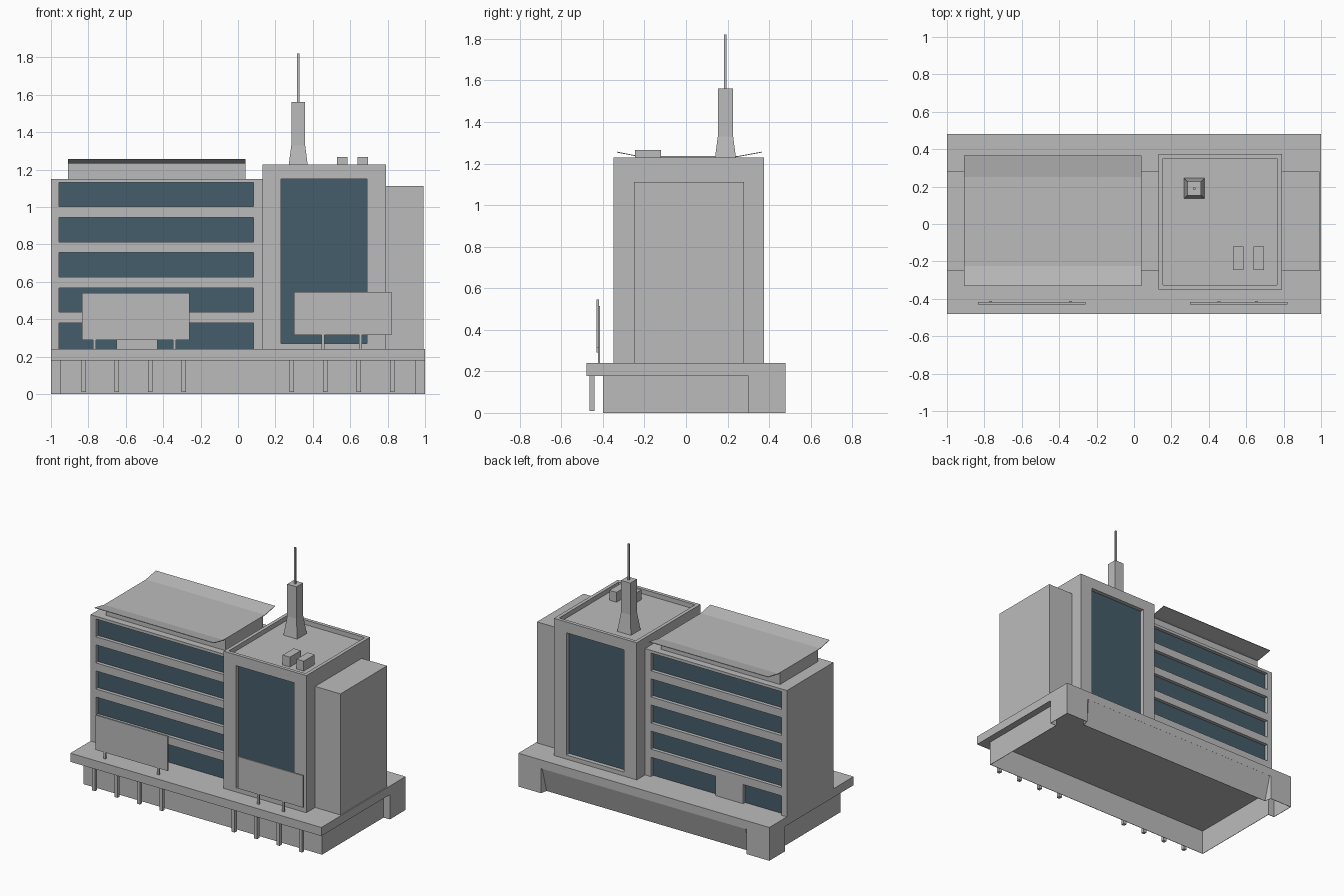
import bpy, bmesh
from mathutils import Vector

cube = bpy.data.objects.get("Cube")
if cube:
    bpy.data.objects.remove(cube, do_unlink=True)


def material(name, rgb):
    m = bpy.data.materials.new(name)
    m.use_nodes = True
    m.diffuse_color = (*rgb, 1)
    m.node_tree.nodes["Principled BSDF"].inputs["Base Color"].default_value = (*rgb, 1)
    return m


CONCRETE = material("concrete_grey", (0.5, 0.5, 0.5))
GLASS = material("dark_blue_glass", (0.06, 0.11, 0.145))


def finish(name, bm, mat):
    bmesh.ops.recalc_face_normals(bm, faces=bm.faces)
    mesh = bpy.data.meshes.new(name)
    bm.to_mesh(mesh)
    bm.free()
    mesh.materials.append(mat)
    ob = bpy.data.objects.new(name, mesh)
    bpy.context.collection.objects.link(ob)
    return ob


def box(name, x, y, z, mat=CONCRETE):
    """Box from (low, high) pairs on each axis."""
    bm = bmesh.new()
    bmesh.ops.create_cube(bm, size=1)
    for v in bm.verts:
        v.co = Vector([r[0] if c < 0 else r[1] for r, c in zip((x, y, z), v.co)])
    return finish(name, bm, mat)


def stack(name, cx, cy, levels):
    """Square tower lofted through (half width, z) levels."""
    bm = bmesh.new()
    rings = [[bm.verts.new((cx + sx * h, cy + sy * h, z))
              for sx, sy in ((-1, -1), (1, -1), (1, 1), (-1, 1))] for h, z in levels]
    for a, b in zip(rings, rings[1:]):
        for i in range(4):
            j = (i + 1) % 4
            bm.faces.new((a[i], a[j], b[j], b[i]))
    bm.faces.new(rings[0])
    bm.faces.new(rings[-1])
    return finish(name, bm, CONCRETE)


# Podium: slab over a hollow skirt that widens at the back corners;
# the back wall leans in from the slab edge
box("podium_slab", (-1, 1), (-.48, .48), (.178, .24))
half = [(.95, -.4), (.95, .3), (1, .3), (1, .48), (.82, .48), (.81, .43)]
outline = half + [(-x, y) for x, y in reversed(half)]
bm = bmesh.new()
low = [bm.verts.new((x, y, 0)) for x, y in outline]
high = [bm.verts.new((x, .48 if y > .4 else y, .18)) for x, y in outline]
for i in range(len(low)):
    j = (i + 1) % len(low)
    bm.faces.new((low[i], low[j], high[j], high[i]))
skirt = finish("podium_skirt", bm, CONCRETE)
skirt.modifiers.new("Thickness", 'SOLIDIFY').thickness = .004

for i in range(4):
    for side, start in (("right", -.826), ("left", .287)):
        x = start + i * .179
        box(f"{side}_column_{i + 1}", (x - .012, x + .012), (-.465, -.44), (.01, .18))

# Office wing: glazed core, end walls, floor bands and roof
FRONT, BACK = -.25, .28
box("office_glass", (-.97, .1), (FRONT + .025, BACK - .025), (.24, 1.14), GLASS)
box("office_end_wall", (-1, -.958), (FRONT, BACK), (.24, 1.15))
box("office_inner_wall", (.083, .14), (FRONT, BACK), (.24, 1.15))
box("office_roof", (-.958, .083), (FRONT, BACK), (1.13, 1.15))
for i in range(4):
    z = .38 + i * .188
    box(f"floor_band_{i + 1}", (-.958, .083), (FRONT, BACK), (z, z + .058))
box("entrance_block", (-.65, -.43), (FRONT, BACK - .002), (.24, .385))

# Flat canopy with upturned long edges, on a rooftop plinth
bm = bmesh.new()
profile = ((-.332, 1.257), (-.225, 1.236), (.25, 1.236), (.365, 1.257))
rows = [[bm.verts.new((x, y, z)) for y, z in profile] for x in (-.91, .04)]
for i in range(len(profile) - 1):
    bm.faces.new((rows[0][i], rows[1][i], rows[1][i + 1], rows[0][i + 1]))
canopy = finish("roof_canopy", bm, CONCRETE)
canopy.modifiers.new("Thickness", 'SOLIDIFY').thickness = .004
box("canopy_plinth", (-.91, .04), (-.2, .23), (1.145, 1.234))

# Tower: side walls, header and sill around the front and back glass
TF, TB = -.35, .375
box("tower_glass", (.2, .72), (TF + .03, TB - .03), (.25, 1.17), GLASS)
for name, x in (("right", (.13, .23)), ("left", (.69, .79))):
    box(f"tower_{name}_wall", x, (TF, TB), (.24, 1.195))
box("tower_header", (.23, .69), (TF, TB), (1.15, 1.195))
box("tower_sill", (.23, .69), (TF, TB), (.24, .27))
for name, x in (("right", (.13, .155)), ("left", (.765, .79))):
    box(f"{name}_parapet", x, (TF, TB), (1.195, 1.228))
for name, y in (("front", (TF, TF + .025)), ("back", (TB - .025, TB))):
    box(f"{name}_parapet", (.155, .765), y, (1.195, 1.228))
box("stair_block", (.78, .992), (FRONT, BACK), (.24, 1.112))

# Rooftop equipment
stack("chimney", .322, .19, [(.055, 1.195), (.05, 1.23), (.037, 1.33), (.037, 1.56)])
stack("mast", .322, .19, [(.006, 1.55), (.006, 1.82)])
for i, x in enumerate((.528, .638)):
    box(f"roof_vent_{i + 1}", (x, x + .057), (-.245, -.12), (1.19, 1.266))

# Street-side signboards, blank, on short posts
for name, x, z, posts in (("right", (-.835, -.26), (.29, .54), (-.767, -.34)),
                          ("left", (.3, .82), (.315, .545), (.455, .655))):
    box(f"{name}_signboard", x, (-.43, -.418), z)
    for i, px in enumerate(posts):
        box(f"{name}_sign_post_{i + 1}", (px - .008, px + .008), (-.423, -.413), (.23, z[1] - .03))
